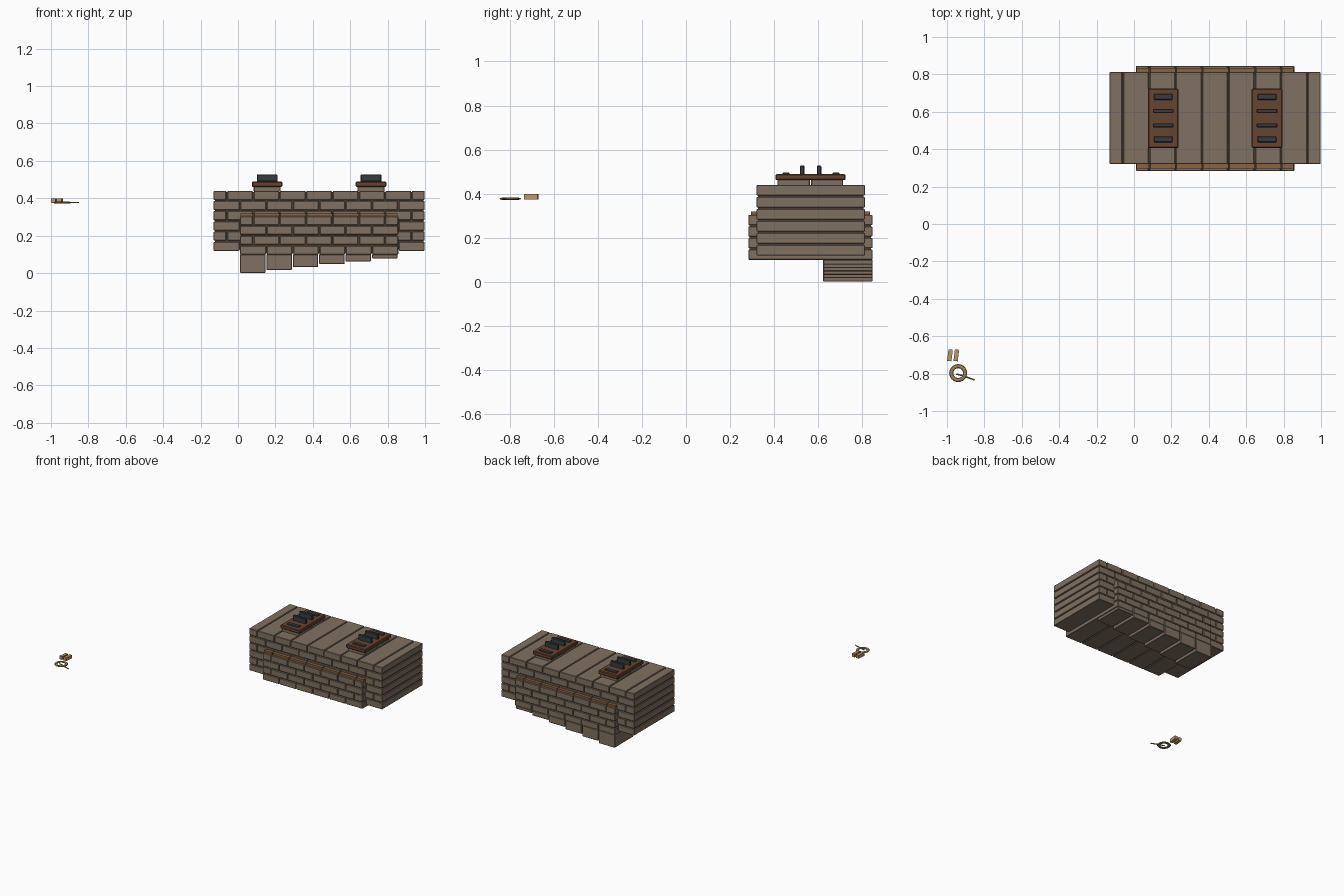
import bpy, bmesh, math
from mathutils import Matrix, Vector

cube = bpy.data.objects.get("Cube")
if cube:
    bpy.data.objects.remove(cube, do_unlink=True)


def material(name, r, g, b):
    linear = [((c / 255 + 0.055) / 1.055) ** 2.4 for c in (r, g, b)]
    m = bpy.data.materials.new(name)
    m.use_nodes = True
    m.diffuse_color = (*linear, 1)
    m.node_tree.nodes["Principled BSDF"].inputs["Base Color"].default_value = (*linear, 1)
    return m


STONE = material("grey brown stone", 128, 113, 98)
MORTAR = material("brown mortar", 92, 76, 60)
TRIM = material("brown trim", 136, 99, 66)
WOOD = material("reddish wood", 103, 69, 48)
IRON = material("dark iron", 56, 59, 63)
TAN = material("tan wood", 184, 152, 104)
ROPE = material("rope", 158, 134, 98)


def boxes(name, spans, mat, bevel=0.0):
    """One object from boxes given as ((x0, x1), (y0, y1), (z0, z1))."""
    bm = bmesh.new()
    for span in spans:
        centre = Vector([(a + b) / 2 for a, b in span])
        size = Vector([b - a for a, b in span])
        bmesh.ops.create_cube(bm, size=1, matrix=Matrix.Translation(centre) @ Matrix.Diagonal((*size, 1)))
    if bevel:
        bmesh.ops.bevel(bm, geom=bm.edges[:], offset=bevel, segments=1, affect='EDGES')
    mesh = bpy.data.meshes.new(name)
    bm.to_mesh(mesh)
    bm.free()
    mesh.materials.append(mat)
    obj = bpy.data.objects.new(name, mesh)
    bpy.context.collection.objects.link(obj)
    return obj


GAP = 0.006
WIDTH = 0.141


def joints(x0, x1, shifted):
    """Left and right ends of the stones in one row."""
    cuts = [x0]
    x = x0 + (WIDTH / 2 if shifted else WIDTH)
    while x < x1 - 0.03:
        cuts.append(x)
        x += WIDTH
    cuts.append(x1)
    return [(a + (GAP / 2 if a > x0 else 0), b - (GAP / 2 if b < x1 else 0))
            for a, b in zip(cuts, cuts[1:])]


def courses(name, x0, x1, ys, z_low, rows, pitch):
    """Running bond of full-depth stones; odd rows shift by half a stone."""
    spans = []
    for row in range(rows):
        z = z_low + row * pitch
        spans += [(xs, ys, (z, z + pitch - GAP)) for xs in joints(x0, x1, row % 2 == 1)]
    boxes(name, spans, STONE, 0.003)
    # recessed filling between the stones
    inset = 0.006
    top = z_low + rows * pitch - GAP
    boxes(name + "_mortar", [((x0 + inset, x1 - inset), (ys[0] + inset, ys[1] - inset),
                              (z_low + inset, top - inset))], MORTAR)


# Wide upper body and narrower, deeper lower body
courses("upper_stones", -0.13, 0.998, (0.320, 0.812), 0.119, 6, 0.0545)
courses("lower_stones", 0.011, 0.857, (0.283, 0.846), 0.10, 4, 0.0525)

# Trim ledge capping the lower body
boxes("trim_ledge", [((a, b), (0.296, 0.834), (0.298, 0.319))
                     for a, b in joints(0.014, 0.854, True)], TRIM)

# Stepped row hanging below the back
boxes("stepped_stones", [((0.011 + i * WIDTH, 0.006 + (i + 1) * WIDTH), (0.622, 0.846),
                          (0.001 + i * 0.0155, 0.101)) for i in range(6)], STONE, 0.003)

# Two hatches on top, each with stone footing, wooden plate and iron bars
for side, cx in (("right", 0.156), ("left", 0.711)):
    boxes(side + "_hatch_footing", [((cx - 0.072, cx + 0.072), ys, (0.435, 0.464))
                                    for ys in ((0.415, 0.562), (0.568, 0.712))], STONE, 0.003)
    boxes(side + "_hatch_plate", [((cx - 0.082, cx + 0.082), (0.406, 0.724), (0.461, 0.489))], WOOD, 0.005)
    boxes(side + "_hatch_bars", [((cx - 0.055, cx + 0.055), (y - 0.01, y + 0.01), (0.48, 0.527))
                                 for y in (0.527, 0.604)], IRON, 0.003)
    boxes(side + "_hatch_cleats", [((cx - 0.05, cx + 0.05), (y - 0.016, y + 0.016), (0.48, 0.496))
                                   for y in (0.453, 0.68)], IRON, 0.003)

# Pair of loose wooden blocks
for i in range(2):
    block = boxes("loose_block_%d" % (i + 1), [((-0.0115, 0.0115), (-0.031, 0.031), (0, 0.025))], TAN)
    block.location = (-0.984 + i * 0.034, -0.702, 0.374)
    block.rotation_euler.z = math.radians(-7)

# Flat rope coil
bpy.ops.mesh.primitive_torus_add(major_segments=24, minor_segments=8, major_radius=0.037,
                                 minor_radius=0.011, location=(-0.94, -0.797, 0.377))
coil = bpy.context.object
coil.name = "rope_coil"
coil.scale.z = 0.45
coil.data.materials.append(ROPE)

# Loose rope end crossing the coil
curve = bpy.data.curves.new("rope_end", 'CURVE')
curve.dimensions = '3D'
curve.bevel_depth = 0.004
curve.bevel_resolution = 1
curve.use_fill_caps = True
tail = [(-0.95, -0.802, 0.378), (-0.92, -0.81, 0.379), (-0.885, -0.822, 0.377), (-0.852, -0.834, 0.377)]
spline = curve.splines.new('POLY')
spline.points.add(len(tail) - 1)
for point, co in zip(spline.points, tail):
    point.co = (*co, 1)
curve.materials.append(ROPE)
bpy.context.collection.objects.link(bpy.data.objects.new("rope_end", curve))
